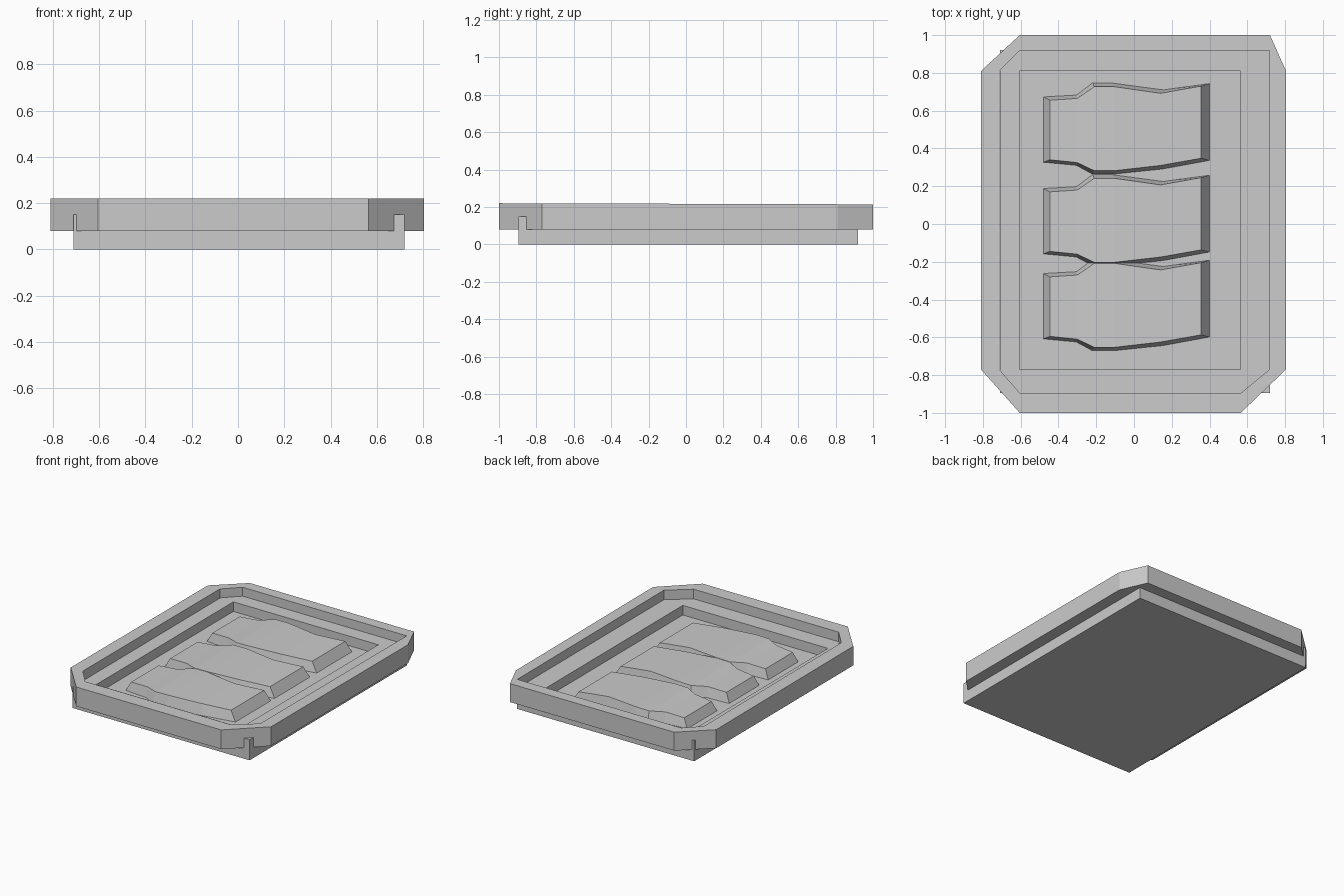
import bpy, bmesh

if "Cube" in bpy.data.objects:
    bpy.data.objects.remove(bpy.data.objects["Cube"])


def loft(name, rings, close=False):
    """Skin matching vertex rings; cap the ends, or join last ring to first."""
    bm = bmesh.new()
    loops = [[bm.verts.new(p) for p in ring] for ring in rings]
    pairs = list(zip(loops, loops[1:] + loops[:1]))
    if not close:
        pairs.pop()
        bm.faces.new(loops[0])
        bm.faces.new(loops[-1])
    for a, b in pairs:
        n = len(a)
        for i in range(n):
            j = (i + 1) % n
            bm.faces.new((a[i], a[j], b[j], b[i]))
    bmesh.ops.recalc_face_normals(bm, faces=bm.faces)
    mesh = bpy.data.meshes.new(name)
    bm.to_mesh(mesh)
    bm.free()
    obj = bpy.data.objects.new(name, mesh)
    bpy.context.collection.objects.link(obj)
    return obj


def rect(x0, x1, y0, y1, z):
    return [(x0, y0, z), (x1, y0, z), (x1, y1, z), (x0, y1, z)]


FLOOR, LEDGE, RIM_LOW = 0.08, 0.15, 0.08

# Base tray: rectangular slab with a sunken floor
loft("base_tray", [
    rect(-0.71, 0.72, -0.895, 0.92, 0),
    rect(-0.71, 0.72, -0.895, 0.92, LEDGE),
    rect(-0.605, 0.565, -0.77, 0.81, LEDGE),
    rect(-0.605, 0.565, -0.77, 0.81, FLOOR),
])

# Raised rim: eight-sided ring, very slightly lower towards the back
outer = [(-0.605, -1), (0.565, -1), (0.805, -0.77), (0.805, 0.81),
         (0.72, 1), (-0.605, 1), (-0.81, 0.81), (-0.81, -0.77)]
inner = [(-0.605, -0.895), (0.565, -0.895), (0.718, -0.77), (0.718, 0.81),
         (0.718, 0.918), (-0.605, 0.918), (-0.713, 0.81), (-0.713, -0.77)]


def top(pts):
    return [(x, y, 0.2175 - 0.003 * y) for x, y in pts]


def low(pts):
    return [(x, y, RIM_LOW) for x, y in pts]


loft("raised_rim", [low(outer), top(outer), top(inner), low(inner)], close=True)

# Wavy pads: cross-sections along x as
# (base x, base y low, base y high, top x, top y low, top y high, top z)
sections = [
    (-0.485, 0.325, 0.675, -0.445, 0.340, 0.655, 0.145),
    (-0.305, 0.308, 0.685, -0.300, 0.325, 0.665, 0.153),
    (-0.220, 0.262, 0.750, -0.210, 0.282, 0.727, 0.160),
    (-0.110, 0.262, 0.748, -0.105, 0.282, 0.727, 0.162),
    (0.160, 0.290, 0.712, 0.140, 0.310, 0.692, 0.157),
    (0.405, 0.335, 0.745, 0.355, 0.348, 0.730, 0.150),
]
for i, dy in enumerate((0, -0.485, -0.935)):
    z0 = FLOOR - 0.01
    loft(f"wavy_pad_{i + 1}", [
        [(bx, b0 + dy, z0), (bx, b1 + dy, z0), (tx, t1 + dy, z), (tx, t0 + dy, z)]
        for bx, b0, b1, tx, t0, t1, z in sections
    ])
